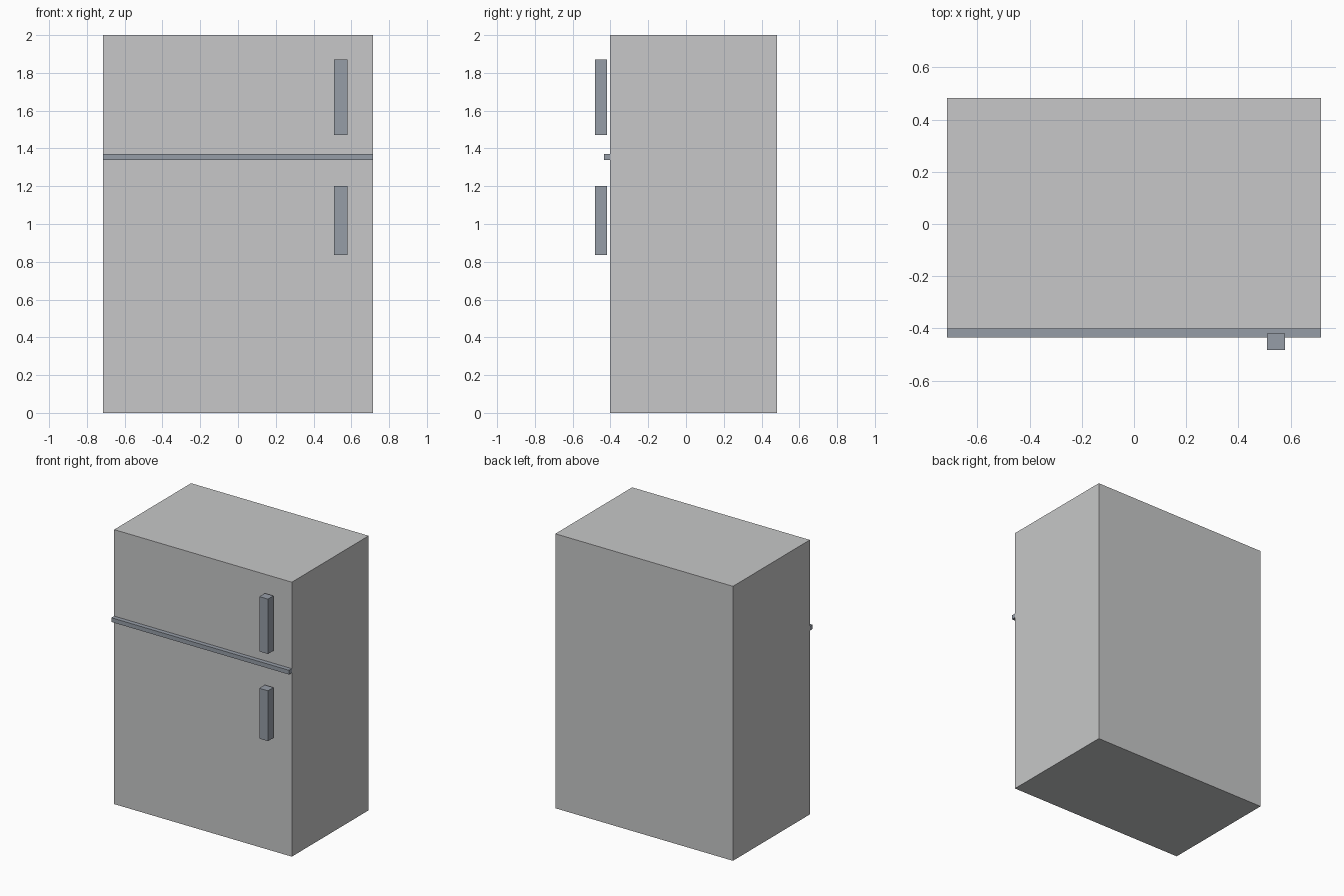
import bpy
import bmesh

if "Cube" in bpy.data.objects:
    bpy.data.objects.remove(bpy.data.objects["Cube"])


def material(name, rgb):
    mat = bpy.data.materials.new(name)
    mat.diffuse_color = (*rgb, 1.0)
    mat.use_nodes = True
    mat.node_tree.nodes["Principled BSDF"].inputs["Base Color"].default_value = mat.diffuse_color
    return mat


def box(name, low, high, mat):
    """Axis-aligned box between two opposite corners."""
    bm = bmesh.new()
    bmesh.ops.create_cube(bm, size=1.0)
    for v in bm.verts:
        v.co = [lo + (c + 0.5) * (hi - lo) for c, lo, hi in zip(v.co, low, high)]
    mesh = bpy.data.meshes.new(name)
    bm.to_mesh(mesh)
    bm.free()
    mesh.materials.append(mat)
    obj = bpy.data.objects.new(name, mesh)
    bpy.context.collection.objects.link(obj)
    return obj


light_grey = material("light_grey", (0.571, 0.574, 0.578))
steel_grey = material("steel_grey", (0.305, 0.337, 0.386))

HALF_WIDTH = 0.716
FRONT, BACK = -0.403, 0.482

# Cabinet
box("fridge_body", (-HALF_WIDTH, FRONT, 0), (HALF_WIDTH, BACK, 2), light_grey)

# Trim strip dividing freezer and fridge doors
box("door_divider", (-HALF_WIDTH, -0.435, 1.339), (HALF_WIDTH, FRONT, 1.37), steel_grey)

# Door handles, standing slightly clear of the doors
for name, bottom, top in (("freezer_handle", 1.47, 1.87), ("fridge_handle", 0.835, 1.202)):
    box(name, (0.509, -0.482, bottom), (0.579, -0.419, top), steel_grey)
